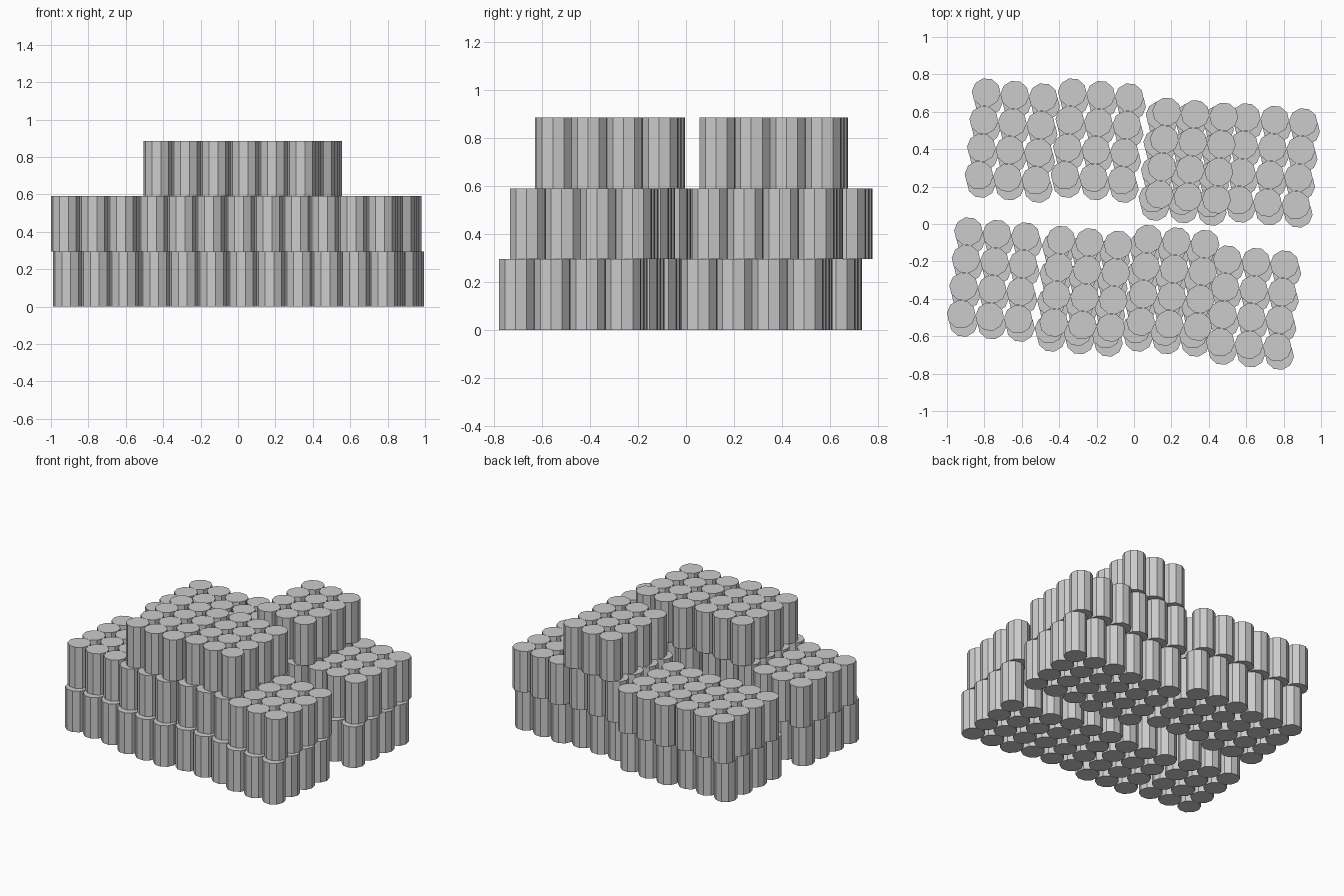
import bpy, bmesh, math
from mathutils import Matrix, Vector

cube = bpy.data.objects.get("Cube")
if cube:
    bpy.data.objects.remove(cube, do_unlink=True)

# Single grey material
metal = bpy.data.materials.new("plain grey")
metal.use_nodes = True
GREY = (0.6, 0.6, 0.6, 1)
metal.diffuse_color = GREY
metal.node_tree.nodes["Principled BSDF"].inputs["Base Color"].default_value = GREY

RADIUS, HEIGHT, SIDES = 0.077, 0.295, 10
STEP_X, STEP_Y = 0.153, 0.148
COLUMNS, ROWS = 3, 4
TURN = math.radians(-5)


def can_pack(name, x, y, layer):
    """A pack of upright cans; x, y is its back right can."""
    bm = bmesh.new()
    for col in range(COLUMNS):
        for row in range(ROWS):
            spot = Vector((col * STEP_X, -row * STEP_Y, HEIGHT / 2))
            place = Matrix.Translation(spot) @ Matrix.Rotation(math.pi / 2, 4, "Z")
            bmesh.ops.create_cone(bm, cap_ends=True, segments=SIDES, radius1=RADIUS,
                                  radius2=RADIUS, depth=HEIGHT, matrix=place)
    mesh = bpy.data.meshes.new(name)
    bm.to_mesh(mesh)
    bm.free()
    mesh.materials.append(metal)
    pack = bpy.data.objects.new(name, mesh)
    pack.location = (x, y, layer * HEIGHT)
    pack.rotation_euler.z = TURN
    bpy.context.collection.objects.link(pack)


# Middle layer, repeated with a small shift as the bottom layer
floor_packs = {
    "back_outer_right": (-0.79, 0.703),
    "back_inner_right": (-0.33, 0.703),
    "back_inner_left": (0.14, 0.58),
    "back_outer_left": (0.60, 0.57),
    "front_outer_right": (-0.885, -0.04),
    "front_inner_right": (-0.415, -0.12),
    "front_inner_left": (0.05, -0.12),
    "front_outer_left": (0.50, -0.19),
}
for name, (x, y) in floor_packs.items():
    can_pack("bottom_pack_" + name, x + 0.012, y - 0.045, 0)
    can_pack("middle_pack_" + name, x, y, 1)

# Top layer
can_pack("top_pack_front_right", -0.39, -0.085, 2)
can_pack("top_pack_front_left", 0.075, -0.08, 2)
can_pack("top_pack_back_left", 0.175, 0.60, 2)
